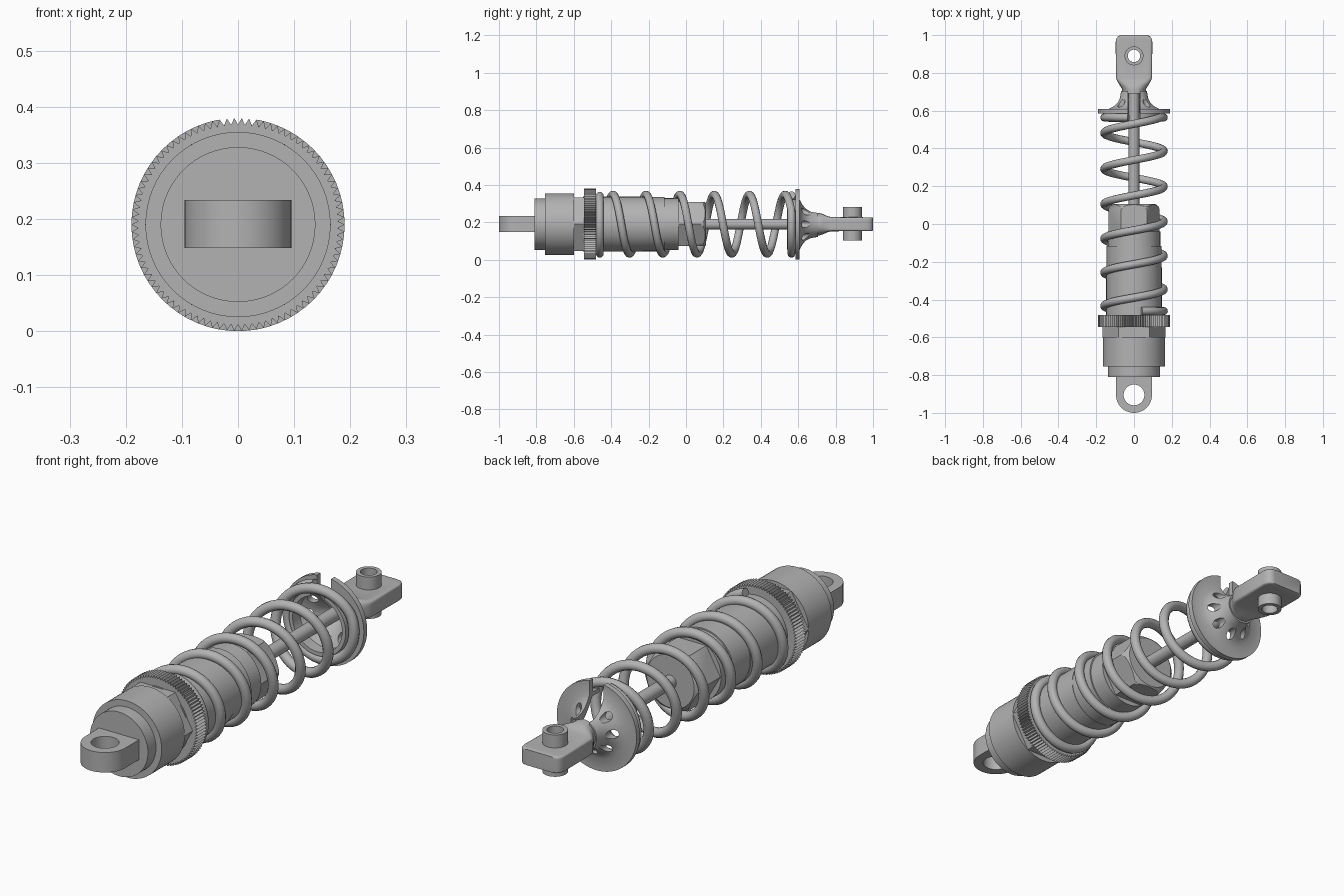
import bpy, bmesh, math
from mathutils import Matrix, Vector

if "Cube" in bpy.data.objects:
    bpy.data.objects.remove(bpy.data.objects["Cube"])

AXIS = 0.19  # height of the long axis

metal = bpy.data.materials.new("grey metal")
metal.use_nodes = True
GREY = (0.45, 0.45, 0.45, 1)
metal.diffuse_color = GREY
metal.node_tree.nodes["Principled BSDF"].inputs["Base Color"].default_value = GREY


def finish(name, bm):
    """Turn a bmesh into a scene object on the long axis."""
    bmesh.ops.recalc_face_normals(bm, faces=bm.faces)
    mesh = bpy.data.meshes.new(name)
    bm.to_mesh(mesh)
    bm.free()
    mesh.materials.append(metal)
    ob = bpy.data.objects.new(name, mesh)
    ob.location.z = AXIS
    bpy.context.collection.objects.link(ob)
    return ob


def skin(name, rings, tube=False):
    """Join rings of points with quads; cap the ends or close into a tube."""
    bm = bmesh.new()
    loops = [[bm.verts.new(p) for p in ring] for ring in rings]
    pairs = list(zip(loops, loops[1:]))
    if tube:
        pairs.append((loops[-1], loops[0]))
    else:
        bm.faces.new(loops[0])
        bm.faces.new(loops[-1])
    for a, b in pairs:
        for i in range(len(a)):
            j = (i + 1) % len(a)
            bm.faces.new((a[i], a[j], b[j], b[i]))
    return finish(name, bm)


def lathe(name, profile, sides=64, tube=False, tooth=0.0):
    """Revolve (radius, y) points round the long axis."""
    rings = []
    for r, y in profile:
        ring = []
        for i in range(sides):
            a = math.tau * i / sides
            q = r - tooth * (i % 2)
            ring.append((q * math.cos(a), y, q * math.sin(a)))
        rings.append(ring)
    return skin(name, rings, tube)


def cylinder(name, r, depth, at, sides=40):
    """Upright cylinder."""
    bm = bmesh.new()
    bmesh.ops.create_cone(bm, cap_ends=True, segments=sides, radius1=r, radius2=r,
                          depth=depth, matrix=Matrix.Translation(at))
    return finish(name, bm)


def box(name, size, at):
    bm = bmesh.new()
    bmesh.ops.create_cube(bm, size=1, matrix=Matrix.Translation(at)
                          @ Matrix.Diagonal((*size, 1)))
    return finish(name, bm)


def apply_all(ob):
    bpy.context.view_layer.update()
    graph = bpy.context.evaluated_depsgraph_get()
    mesh = bpy.data.meshes.new_from_object(ob.evaluated_get(graph))
    ob.modifiers.clear()
    ob.data = mesh


def combine(ob, other, operation="DIFFERENCE"):
    mod = ob.modifiers.new("combine", "BOOLEAN")
    mod.operation = operation
    mod.solver = "EXACT"
    mod.object = other
    apply_all(ob)
    bpy.data.objects.remove(other)


# Front mounting eye
eye_y, eye_r = -0.905, 0.095
outline = [(eye_r, -0.80), (-eye_r, -0.80)]
for i in range(33):
    a = math.pi + math.pi * i / 32
    outline.append((eye_r * math.cos(a), eye_y + eye_r * math.sin(a)))
front_eye = skin("front_eye", [[(x, y, z) for x, y in outline] for z in (-0.042, 0.044)])
combine(front_eye, cylinder("cutter", 0.055, 0.3, (0, eye_y, 0)))

# Cap, its wrench flats and the body
lathe("end_cap", [(0.138, -0.81), (0.138, -0.75)])
lathe("cap", [(0.165, -0.755), (0.165, -0.598)])
lathe("cap_wrench_hex", [(0.166, -0.60), (0.166, -0.54)], sides=6)
lathe("body", [(0.147, -0.55), (0.147, -0.23), (0.145, -0.23), (0.145, -0.116),
               (0.139, -0.116), (0.139, -0.04)])

# Knurled preload ring
lathe("knurled_ring", [(0.19, -0.545), (0.19, -0.482)], sides=180, tooth=0.012)

# Hex nut with a rounded nose
nut = lathe("hex_nut", [(0.136, -0.06), (0.136, 0.106)], sides=6)
combine(nut, lathe("nose", [(0.15, -0.1), (0.15, 0.04), (0.138, 0.07),
                            (0.13, 0.093), (0.112, 0.107)]), "INTERSECT")

# Shaft
lathe("shaft", [(0.028, 0.08), (0.028, 0.72)], sides=32)

# Coil spring with closed ends
curve = bpy.data.curves.new("coil_spring", "CURVE")
curve.dimensions = "3D"
curve.bevel_depth = 0.021
curve.bevel_resolution = 4
curve.use_fill_caps = True
spline = curve.splines.new("POLY")
steps, first, last = 330, -0.96, 5.97
spline.points.add(steps)
for i, point in enumerate(spline.points):
    n = first + (last - first) * i / steps
    y = -0.39 + 0.175 * n + 0.0018 * n * n
    y = min(max(y, -0.461), 0.564)
    a = math.tau * n
    point.co = (0.158 * math.sin(a), y, 0.158 * math.cos(a), 1)
curve.materials.append(metal)
spring = bpy.data.objects.new("coil_spring", curve)
spring.location.z = AXIS
bpy.context.collection.objects.link(spring)

# Spring seat: flange and hollow flared cone, with a slot and round holes
seat = lathe("spring_seat", [
    (0.135, 0.54), (0.135, 0.585), (0.19, 0.585), (0.19, 0.608), (0.135, 0.608),
    (0.11, 0.622), (0.09, 0.64), (0.075, 0.665), (0.068, 0.705), (0.034, 0.705),
    (0.036, 0.67), (0.06, 0.635), (0.085, 0.612), (0.118, 0.59), (0.118, 0.54)], tube=True)
combine(seat, box("cutter", (0.066, 0.3, 0.3), (0, 0.62, 0.15)))
for k in range(1, 8):
    a = math.pi / 2 + k * math.pi / 4
    hole = cylinder("cutter", 0.019, 0.3, (0, 0, 0), 20)
    hole.data.transform(Matrix.Translation((0.095 * math.cos(a), 0.64, 0.095 * math.sin(a)))
                        @ Matrix.Rotation(math.pi / 2, 4, "X"))
    combine(seat, hole)

# Rod end: round neck blending into a flat eye
sections = [(0.69, 0.06, 0.06, 2), (0.715, 0.064, 0.06, 2), (0.735, 0.076, 0.053, 3),
            (0.755, 0.088, 0.044, 5), (0.775, 0.096, 0.038, 9), (0.965, 0.097, 0.037, 12),
            (0.985, 0.092, 0.037, 12), (0.995, 0.083, 0.036, 12), (1.0, 0.07, 0.034, 12)]
rings = []
for y, w, h, p in sections:
    ring = []
    for i in range(48):
        a = math.tau * (i + 0.5) / 48
        c, s = math.cos(a), math.sin(a)
        ring.append((w * math.copysign(abs(c) ** (2 / p), c), y,
                     h * math.copysign(abs(s) ** (2 / p), s)))
    rings.append(ring)
rod_end = skin("rod_end", rings)
combine(rod_end, cylinder("cutter", 0.046, 0.4, (0, 0.89, 0)))

# Bushing through the rod end
bushing = cylinder("rod_end_bushing", 0.05, 0.18, (0, 0.89, 0.003))
combine(bushing, cylinder("cutter", 0.033, 0.4, (0, 0.89, 0)))

# Smooth the curved faces, keep the edges sharp
bpy.ops.object.select_all(action="DESELECT")
for ob in bpy.context.collection.objects:
    if ob.type == "MESH" and ob.name != "knurled_ring":
        ob.select_set(True)
        bpy.context.view_layer.objects.active = ob
bpy.ops.object.shade_smooth_by_angle(angle=math.radians(30))
